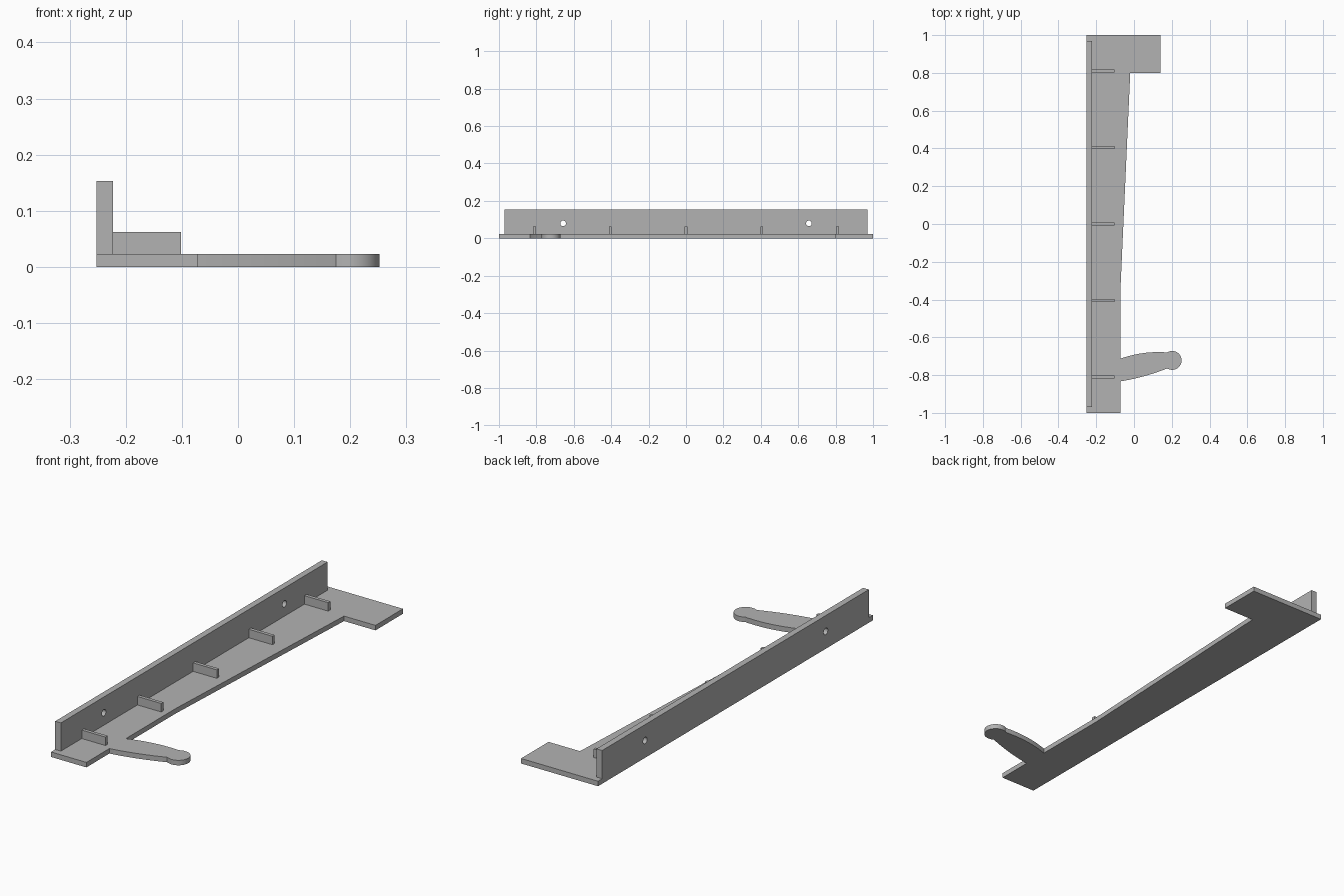
import bpy, bmesh, math
from mathutils import Vector

old = bpy.data.objects.get("Cube")
if old:
    bpy.data.objects.remove(old, do_unlink=True)

grey = bpy.data.materials.new("plain grey")
grey.use_nodes = True
colour = (0.45, 0.45, 0.45, 1)
grey.diffuse_color = colour
grey.node_tree.nodes["Principled BSDF"].inputs["Base Color"].default_value = colour

LEFT, WALL_IN, BASE_TOP = -0.252, -0.223, 0.023


def prism(name, outline, z0, z1):
    """Extrude a counter-clockwise outline from z0 to z1."""
    bm = bmesh.new()
    face = bm.faces.new([bm.verts.new((x, y, z0)) for x, y in outline])
    top = bmesh.ops.extrude_face_region(bm, geom=[face])["geom"]
    verts = [v for v in top if isinstance(v, bmesh.types.BMVert)]
    bmesh.ops.translate(bm, verts=verts, vec=(0, 0, z1 - z0))
    bmesh.ops.recalc_face_normals(bm, faces=bm.faces)
    mesh = bpy.data.meshes.new(name)
    bm.to_mesh(mesh)
    bm.free()
    mesh.materials.append(grey)
    obj = bpy.data.objects.new(name, mesh)
    bpy.context.collection.objects.link(obj)
    return obj


def box(name, x0, x1, y0, y1, z0, z1):
    return prism(name, [(x0, y0), (x1, y0), (x1, y1), (x0, y1)], z0, z1)


def bend(a, b, c, steps=14):
    """Points along a quadratic curve from a to c."""
    a, b, c = Vector(a), Vector(b), Vector(c)
    ts = [i / steps for i in range(steps + 1)]
    return [tuple(a * (1 - t) ** 2 + b * 2 * t * (1 - t) + c * t * t) for t in ts]


def smooth(obj):
    bpy.ops.object.select_all(action="DESELECT")
    obj.select_set(True)
    bpy.context.view_layer.objects.active = obj
    bpy.ops.object.shade_smooth_by_angle(angle=math.radians(25))


# Base plate: foot, curved arm with round tip, tapered edge, end tab
lower = bend((-0.072, -0.833), (0.05, -0.814), (0.175, -0.765))
upper = bend((0.175, -0.68), (0.05, -0.67), (-0.072, -0.713))
tip = []
for i in range(1, 32):
    a = math.radians(-122 + 245 * i / 32)
    tip.append((0.202 + 0.05 * math.cos(a), -0.722 + 0.05 * math.sin(a)))
outline = [(LEFT, -1), (-0.072, -1)] + lower + tip + upper
outline += [(-0.072, -0.35), (-0.02, 0.8), (0.14, 0.8), (0.14, 1), (LEFT, 1)]
smooth(prism("base_plate", outline, 0, BASE_TOP))

# Upright wall with two round through holes
wall = box("upright_wall", LEFT, WALL_IN, -0.97, 0.97, BASE_TOP, 0.153)
for side in (-1, 1):
    bpy.ops.mesh.primitive_cylinder_add(
        vertices=32, radius=0.015, depth=0.2,
        location=(LEFT, side * 0.657, 0.08), rotation=(0, math.pi / 2, 0))
    cutter = bpy.context.object
    cutter.name = "hole_cutter"
    cutter.hide_render = True
    cutter.data.materials.append(grey)
    cut = wall.modifiers.new("hole", "BOOLEAN")
    cut.operation = "DIFFERENCE"
    cut.solver = "EXACT"
    cut.object = cutter
    bpy.context.view_layer.objects.active = wall
    bpy.ops.object.modifier_apply(modifier=cut.name)
    bpy.data.objects.remove(cutter, do_unlink=True)
smooth(wall)

# Evenly spaced ribs against the wall
for i in range(5):
    y = (i - 2) * 0.405
    box(f"rib_{i + 1}", WALL_IN, -0.102, y - 0.008, y + 0.008, BASE_TOP, 0.062)
